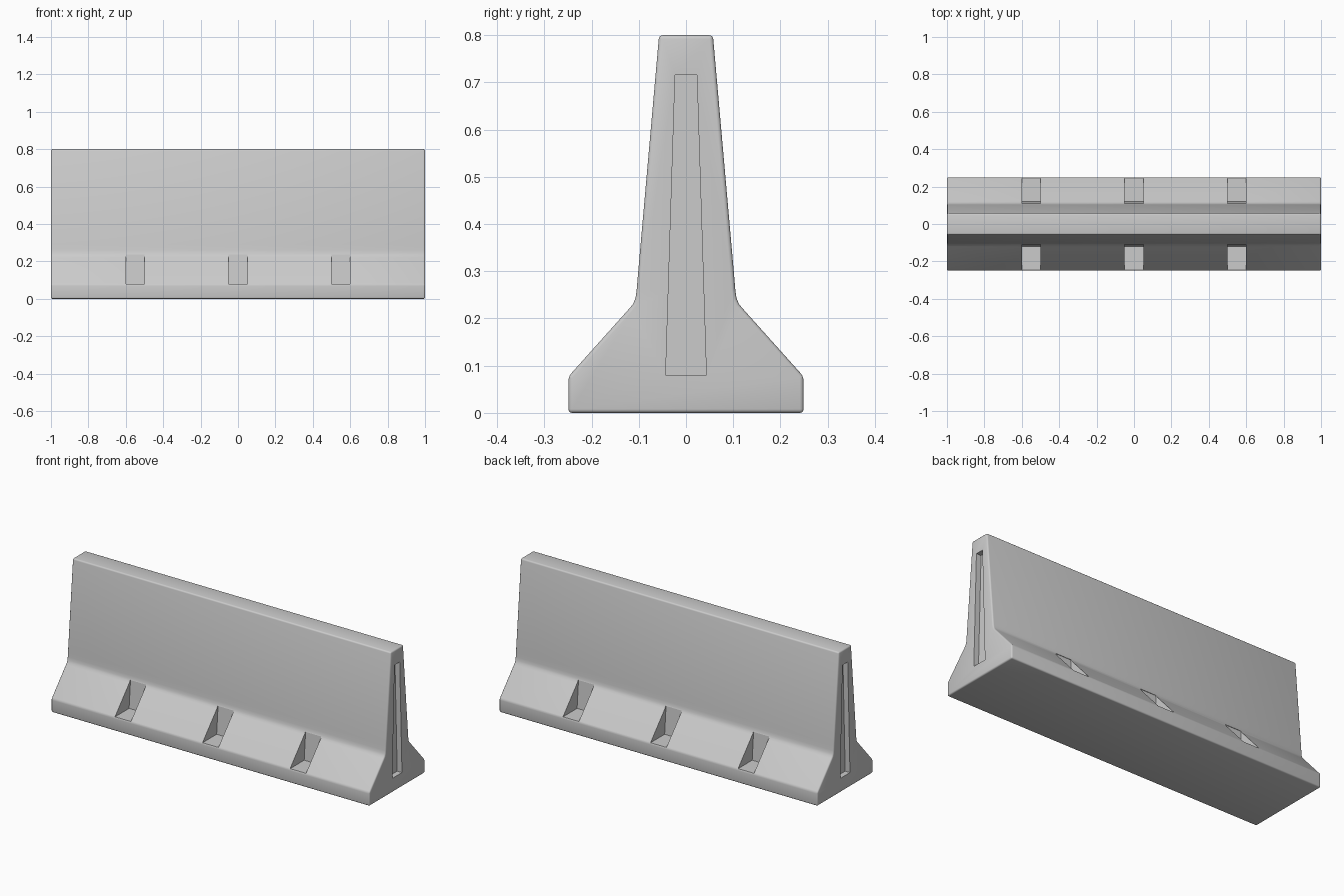
import bpy, bmesh
from mathutils import Vector

if "Cube" in bpy.data.objects:
    bpy.data.objects.remove(bpy.data.objects["Cube"])


def prism(bm, points, offset):
    """Add a closed solid by extruding a polygon along an offset."""
    face = bm.faces.new([bm.verts.new(p) for p in points])
    new = bmesh.ops.extrude_face_region(bm, geom=[face])["geom"]
    bmesh.ops.translate(bm, vec=Vector(offset),
                        verts=[v for v in new if isinstance(v, bmesh.types.BMVert)])


def finish(bm, name):
    bmesh.ops.recalc_face_normals(bm, faces=bm.faces)
    mesh = bpy.data.meshes.new(name)
    bm.to_mesh(mesh)
    bm.free()
    obj = bpy.data.objects.new(name, mesh)
    bpy.context.collection.objects.link(obj)
    return obj


# Barrier body: mirrored profile with a softened bend, extruded along x
half = [(0.249, 0), (0.249, 0.077), (0.120, 0.221), (0.112, 0.231),
        (0.107, 0.243), (0.1045, 0.26), (0.102, 0.29), (0.057, 0.80)]
profile = half + [(-y, z) for y, z in reversed(half)]
bm = bmesh.new()
prism(bm, [(-1, y, z) for y, z in profile], (2, 0, 0))
body = finish(bm, "barrier_body")

# Cutters: lifting notches on both sides and tapered end grooves
bm = bmesh.new()
notch = [(0.119, 0.08), (0.32, 0.08), (0.32, 0.30), (0.1005, 0.30)]
notch = [(0.120, 0.079), (0.32, 0.079), (0.32, 0.236), (0.1075, 0.236)]
for side in (-1, 1):
    for x in (-0.55, 0, 0.55):
        prism(bm, [(x - 0.05, side * y, z) for y, z in notch], (0.1, 0, 0))
    groove = [(-0.043, 0.08), (0.043, 0.08), (0.023, 0.716), (-0.023, 0.716)]
    prism(bm, [(side * 0.97, y, z) for y, z in groove], (side * 0.1, 0, 0))
cutter = finish(bm, "recess_cutter")
cutter.hide_render = True

# Soft edges first, then the recesses
bevel = body.modifiers.new("soft_edges", "BEVEL")
bevel.width = 0.008
bevel.segments = 3
bevel.limit_method = "ANGLE"
bevel.angle_limit = 0.52
cut = body.modifiers.new("recesses", "BOOLEAN")
cut.operation = "DIFFERENCE"
cut.solver = "EXACT"
cut.object = cutter

bpy.ops.object.select_all(action="DESELECT")
body.select_set(True)
bpy.context.view_layer.objects.active = body
for mod in ("soft_edges", "recesses"):
    bpy.ops.object.modifier_apply(modifier=mod)
bpy.data.objects.remove(cutter)
bpy.ops.object.shade_smooth_by_angle(angle=0.6)
